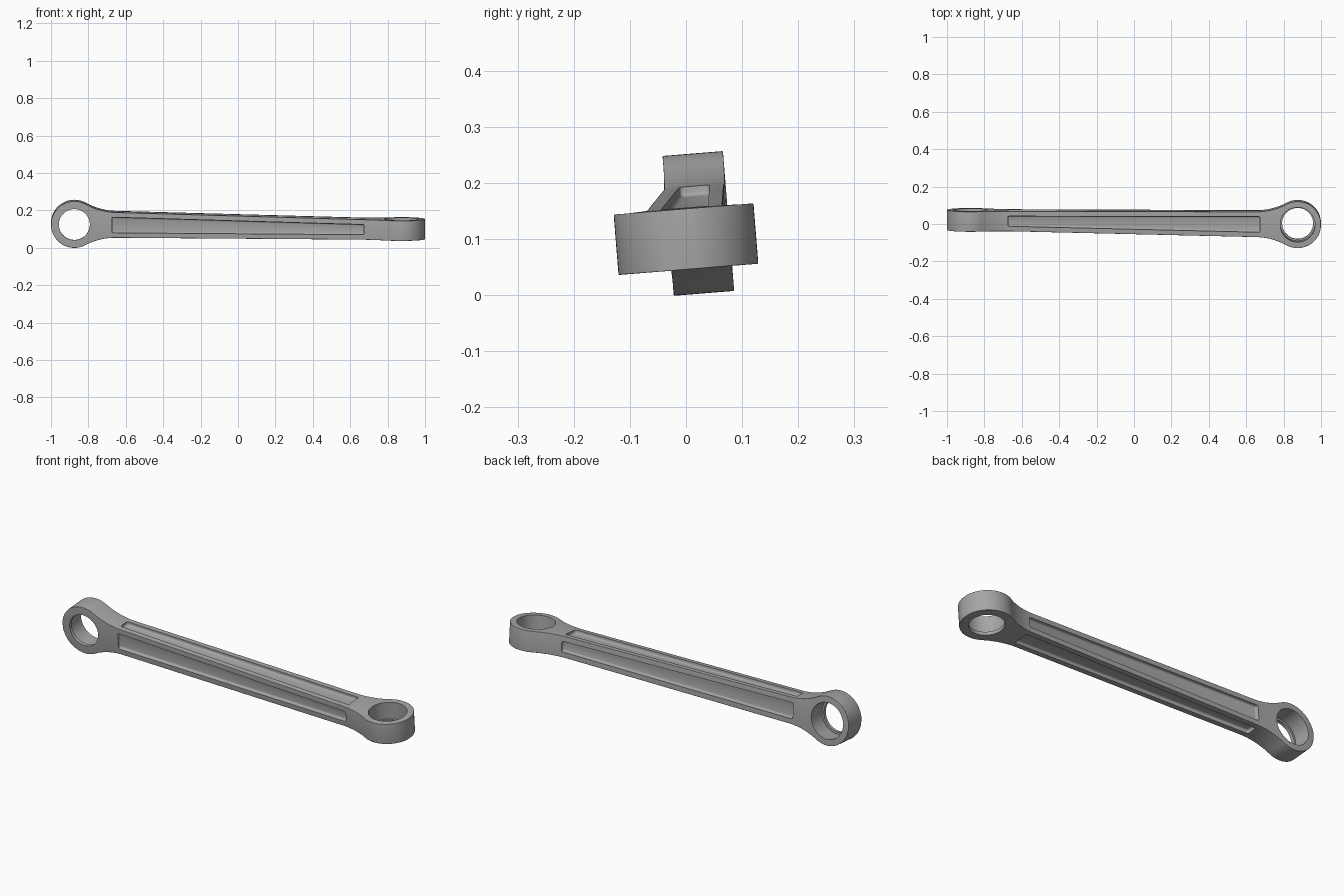
import bpy, bmesh, math
from mathutils import Matrix, Vector

if "Cube" in bpy.data.objects:
    bpy.data.objects.remove(bpy.data.objects["Cube"], do_unlink=True)

steel = bpy.data.materials.new("brushed grey")
steel.use_nodes = True
grey = (0.38, 0.38, 0.38, 1)
steel.diffuse_color = grey
steel.node_tree.nodes["Principled BSDF"].inputs["Base Color"].default_value = grey

TILT = Matrix.Rotation(math.radians(4.6), 4, 'X')
LEFT = TILT.inverted() @ Vector((-0.875, 0.022, 0.128))
RIGHT = TILT.inverted() @ Vector((0.875, 0, 0.1))
RING, THIN, THICK, JOIN, POCKET = 0.125, 0.054, 0.068, 0.65, 0.675


def centre(x):
    t = min(max((x + 0.8) / 1.6, 0), 1)
    return LEFT.lerp(RIGHT, t)


def half_size(x):
    """Half height of the rod: ring, concave fillet, taper, flat ring side."""
    if x > JOIN:
        return THIN
    if x > -JOIN:
        return THICK + (THIN - THICK) * (x + JOIN) / (2 * JOIN)
    d = 0.875 - JOIN
    r = (d * d + THICK ** 2 - RING ** 2) / (2 * (RING - THICK))
    u = x + 0.875
    if u < d * RING / (RING + r):
        return math.sqrt(max(RING ** 2 - u * u, 0))
    return THICK + r - math.sqrt(r * r - (x + JOIN) ** 2)


def make(name, bm):
    bmesh.ops.recalc_face_normals(bm, faces=bm.faces)
    mesh = bpy.data.meshes.new(name)
    bm.to_mesh(mesh)
    bm.free()
    mesh.materials.append(steel)
    ob = bpy.data.objects.new(name, mesh)
    bpy.context.collection.objects.link(ob)
    return ob


def loft(name, sections):
    """Closed tube through four-cornered sections."""
    bm = bmesh.new()
    rows = [[bm.verts.new(p) for p in s] for s in sections]
    for a, b in zip(rows, rows[1:]):
        for i in range(4):
            j = (i + 1) % 4
            bm.faces.new((a[i], a[j], b[j], b[i]))
    bm.faces.new(rows[0])
    bm.faces.new(rows[-1])
    return make(name, bm)


def apply(ob, kind, **settings):
    mod = ob.modifiers.new(kind, kind)
    for key, value in settings.items():
        setattr(mod, key, value)
    bpy.context.view_layer.objects.active = ob
    bpy.ops.object.modifier_apply(modifier=mod.name)


def cut(ob, cutter):
    cutter.hide_render = True
    apply(ob, 'BOOLEAN', object=cutter, operation='DIFFERENCE', solver='EXACT')
    bpy.data.objects.remove(cutter, do_unlink=True)


# Rod body with two crossed ring ends
half = [-0.875 - RING * math.cos(math.radians(a)) for a in range(6, 140, 6)]
half += [-0.77, -0.75, -0.73, -0.71, -0.69, -0.67, -JOIN, -0.3]
xs = half + [-x for x in reversed(half)]
sections = []
for x in xs:
    c, h, w = centre(x), half_size(x), half_size(-x)
    sections.append([(x, c.y + sy * w, c.z + sz * h)
                     for sy, sz in ((-1, -1), (1, -1), (1, 1), (-1, 1))])
rod = loft("connecting_rod", sections)
apply(rod, 'BEVEL', width=0.022, segments=5, limit_method='ANGLE',
      angle_limit=math.radians(50))

# Tapered pockets on all four sides of the shank
DEPTH, RIM = 0.018, 0.027
for axis in (1, 2):
    for side in (-1, 1):
        ends = []
        for x in (-POCKET, POCKET):
            c = centre(x)
            sizes = (0, half_size(-x), half_size(x))
            across = 3 - axis
            wide = sizes[across] - RIM
            ring = []
            for s, d in ((-1, -DEPTH), (1, -DEPTH), (1, 0.05), (-1, 0.05)):
                p = Vector((x, c.y, c.z))
                p[across] += s * wide
                p[axis] += side * (sizes[axis] + d)
                ring.append(p)
            ends.append(ring)
        pocket = loft("pocket_cutter", ends)
        apply(pocket, 'BEVEL', width=0.008, segments=3)
        cut(rod, pocket)


# Bores with a stepped seat
def bore(place, spin, radius, low, high):
    bm = bmesh.new()
    bmesh.ops.create_cone(bm, cap_ends=True, segments=64, radius1=radius,
                          radius2=radius, depth=high - low)
    bm.transform(Matrix.Translation(place) @ spin
                 @ Matrix.Translation((0, 0, (low + high) / 2)))
    cut(rod, make("bore_cutter", bm))


for place, spin in ((LEFT, Matrix.Rotation(-math.pi / 2, 4, 'X')),
                    (RIGHT, Matrix.Identity(4))):
    bore(place, spin, 0.083, -0.1, 0.1)
    bore(place, spin, 0.093, -0.036, 0.1)

# Lean the whole rod about its long axis
rod.data.transform(TILT)
bpy.ops.object.select_all(action='DESELECT')
rod.select_set(True)
bpy.context.view_layer.objects.active = rod
bpy.ops.object.shade_smooth_by_angle(angle=math.radians(35))
